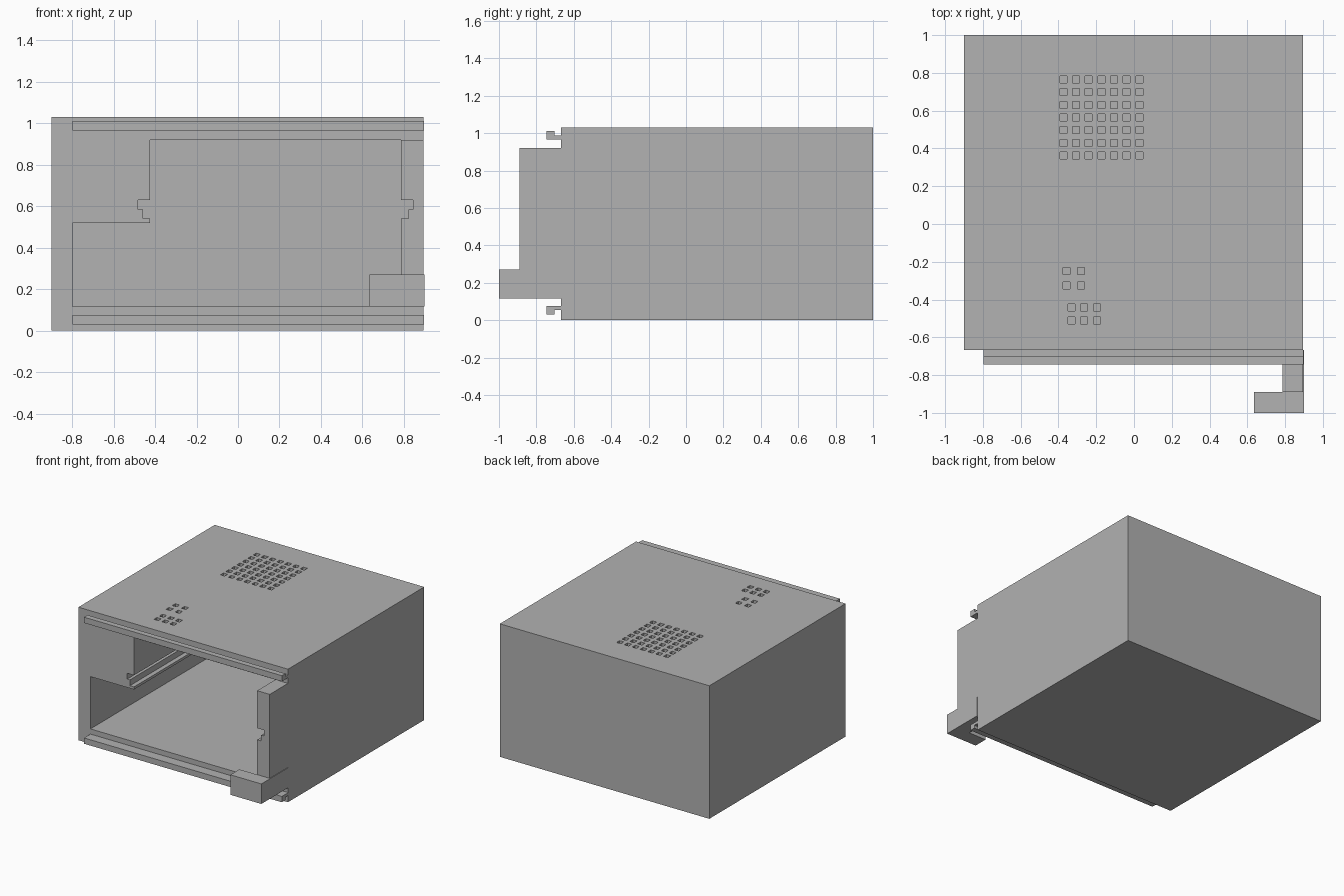
import bpy
import bmesh
from mathutils import Vector

cube = bpy.data.objects.get("Cube")
if cube:
    bpy.data.objects.remove(cube, do_unlink=True)

grey = bpy.data.materials.new("plain grey")
grey.use_nodes = True
grey.diffuse_color = (0.445, 0.445, 0.445, 1)
grey.node_tree.nodes["Principled BSDF"].inputs["Base Color"].default_value = grey.diffuse_color


def finish(name, bm):
    bmesh.ops.recalc_face_normals(bm, faces=bm.faces)
    mesh = bpy.data.meshes.new(name)
    bm.to_mesh(mesh)
    bm.free()
    mesh.materials.append(grey)
    obj = bpy.data.objects.new(name, mesh)
    bpy.context.collection.objects.link(obj)
    return obj


def add_box(bm, xs, ys, zs):
    verts = bmesh.ops.create_cube(bm, size=1)["verts"]
    for v in verts:
        v.co = Vector([(r[0] + r[1]) / 2 + c * (r[1] - r[0])
                       for c, r in zip(v.co, (xs, ys, zs))])


def box(name, xs, ys, zs):
    bm = bmesh.new()
    add_box(bm, xs, ys, zs)
    return finish(name, bm)


def prism(name, points, direction):
    """Extrude a closed outline along a direction."""
    bm = bmesh.new()
    face = bm.faces.new([bm.verts.new(p) for p in points])
    top = bmesh.ops.extrude_face_region(bm, geom=[face])["geom"]
    bmesh.ops.translate(bm, vec=direction,
                        verts=[g for g in top if isinstance(g, bmesh.types.BMVert)])
    return finish(name, bm)


def cut(target, cutter):
    """Subtract the cutter from the target and remove the cutter."""
    cutter.hide_render = True
    mod = target.modifiers.new("cut", "BOOLEAN")
    mod.operation = "DIFFERENCE"
    mod.solver = "EXACT"
    mod.object = cutter
    bpy.context.view_layer.update()
    graph = bpy.context.evaluated_depsgraph_get()
    mesh = bpy.data.meshes.new_from_object(target.evaluated_get(graph))
    target.modifiers.clear()
    target.data = mesh
    bpy.data.objects.remove(cutter, do_unlink=True)


# main dimensions
LEFT, RIGHT, FRONT, BACK, HEIGHT = -0.9, 0.895, -0.667, 1.0, 1.03
FLOOR, CEILING = 0.115, 0.92
WALL_L, WALL_R = -0.424, 0.787

# stepped card-guide groove: (depth into wall, height), bottom to top
groove = [(0, 0.54), (0.035, 0.54), (0.035, 0.585), (0.058, 0.585), (0.058, 0.63), (0, 0.63)]
right_groove = [(WALL_R + d, z) for d, z in groove]
left_groove = [(WALL_L - d, z) for d, z in reversed(groove)]

# housing with its stepped cavity
housing = box("housing", (LEFT, RIGHT), (FRONT, BACK), (0, HEIGHT))
opening = ([(-0.797, FLOOR), (WALL_R, FLOOR)] + right_groove
           + [(WALL_R, CEILING), (WALL_L, CEILING)] + left_groove
           + [(WALL_L, 0.52), (-0.797, 0.52)])
cut(housing, prism("cavity_cutter", [(x, FRONT - 0.1, z) for x, z in opening],
                   (0, 0.99 - FRONT, 0)))

# vent holes through the roof: one large grid and two small groups
vents = [(-0.374 + 0.067 * i, 0.363 + 0.067 * j) for i in range(7) for j in range(7)]
vents += [(-0.358 + 0.078 * i, -0.325 + 0.077 * j) for i in range(2) for j in range(2)]
vents += [(-0.332 + 0.068 * i, -0.51 + 0.067 * j) for i in range(3) for j in range(2)]
bm = bmesh.new()
R = 0.0185
for x, y in vents:
    add_box(bm, (x - R, x + R), (y - R, y + R), (CEILING - 0.05, HEIGHT + 0.05))
cut(housing, finish("vent_cutter", bm))

# hooked front rails, mirrored above and below the opening
hook = [(FRONT, 0.445), (-0.745, 0.445), (-0.745, 0.49), (-0.702, 0.49),
        (-0.702, 0.467), (FRONT, 0.467)]
for name, sign in (("top_rail", 1), ("bottom_rail", -1)):
    prism(name, [(-0.797, y, 0.52 + sign * z) for y, z in hook], (0.897 + 0.797, 0, 0))

# grooved pillar in front of the right wall
pillar = [(WALL_R, 0.27)] + right_groove + [(WALL_R, CEILING), (RIGHT, CEILING), (RIGHT, 0.27)]
prism("pillar", [(x, -0.89, z) for x, z in pillar], (0, FRONT + 0.89, 0))

# angled foot under the pillar
foot = [(0.635, -1), (0.9, -1), (0.9, FRONT), (WALL_R, FRONT), (WALL_R, -0.89), (0.635, -0.89)]
prism("foot", [(x, y, FLOOR) for x, y in foot], (0, 0, 0.27 - FLOOR))
